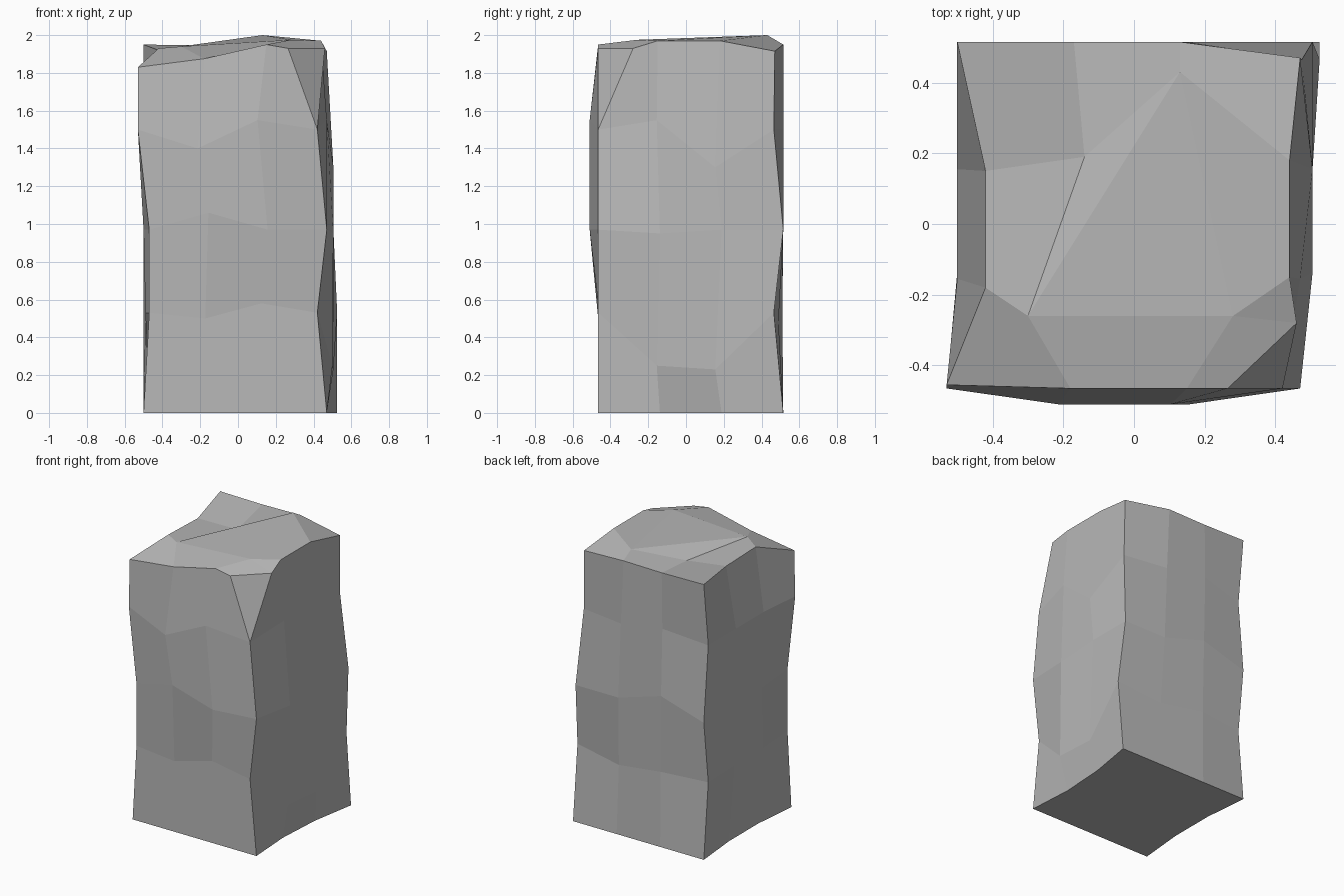
import bpy
import bmesh
from mathutils import Vector

default = bpy.data.objects.get("Cube")
if default:
    bpy.data.objects.remove(default, do_unlink=True)

# Stone colour
stone = bpy.data.materials.new("grey_stone")
stone.use_nodes = True
grey = (0.48, 0.48, 0.48, 1)
stone.diffuse_color = grey
stone.node_tree.nodes["Principled BSDF"].inputs["Base Color"].default_value = grey

# Corner edges of the pillar: horizontal position at each level
levels = [0, 0.53, 0.97, 1.5]
front_y = [-0.465] * len(levels)
back_y = [0.515, 0.465, 0.515, 0.465]
front_left = list(zip([-0.5, -0.47, -0.47, -0.53], front_y))
front_right = list(zip([0.47, 0.42, 0.47, 0.42], front_y))
back_right = list(zip([0.525, 0.525, 0.505, 0.475], back_y))
back_left = list(zip([-0.5] * len(levels), back_y))

# Each side: start corner, end corner, axis it faces, depth of its two
# middle columns at each level, and height shifts of those columns
sides = [
    (front_left, front_right, "y", [(-0.465, -0.465), (-0.465, -0.465), (-0.51, -0.51), (-0.51, -0.51)],
     [(0, 0), (-0.03, 0.05), (0.09, 0), (-0.1, 0.05)]),
    (front_right, back_right, "x", [(0.45, 0.47), (0.5, 0.505), (0.505, 0.505), (0.47, 0.505)],
     [(0, 0), (-0.28, -0.3), (-0.02, 0), (0.05, -0.2)]),
    (back_right, back_left, "y", [(0.515, 0.515), (0.49, 0.51), (0.515, 0.515), (0.515, 0.515)],
     [(0, 0), (-0.05, 0), (0, 0.1), (0, 0.05)]),
    (back_left, front_left, "x", [(-0.47, -0.47), (-0.49, -0.49), (-0.5, -0.5), (-0.5, -0.5)],
     [(0, 0), (0, 0), (0, 0), (0, 0)]),
]


def ring(level):
    """Points around the pillar, anticlockwise from the front corner."""
    points = []
    height = levels[level]
    for start, end, axis, depths, shifts in sides:
        a = Vector((*start[level], height))
        b = Vector((*end[level], height))
        points.append(a)
        if start is front_right:
            points.append(a.copy())  # this corner splits into a chipped facet
        for column in range(2):
            p = a.lerp(b, (column + 1) / 3)
            setattr(p, axis, depths[level][column])
            p.z += shifts[level][column]
            points.append(p)
    return points


# Uneven rim and the four inner points of the top
rim = [
    (-0.53, -0.455, 1.83), (-0.18, -0.465, 1.875), (0.15, -0.465, 1.95),
    (0.265, -0.465, 1.93), (0.46, -0.28, 1.93),
    (0.44, -0.15, 1.97), (0.44, 0.18, 1.97),
    (0.47, 0.47, 1.915), (0.13, 0.515, 1.95), (-0.17, 0.515, 1.945),
    (-0.5, 0.515, 1.95), (-0.42, 0.15, 1.92), (-0.42, -0.18, 1.93),
]
crown = [(-0.3, -0.26, 1.94), (0.28, -0.26, 1.975), (0.13, 0.43, 2), (-0.14, 0.19, 1.9)]

bm = bmesh.new()
rings = [[bm.verts.new(p) for p in ring(i)] for i in range(len(levels))]
r = [bm.verts.new(p) for p in rim]
rings.append(r)
a, b, c, d = [bm.verts.new(p) for p in crown]

# Walls and base
for low, high in zip(rings, rings[1:]):
    for i in range(len(low)):
        j = (i + 1) % len(low)
        bm.faces.new((low[i], low[j], high[j], high[i]))
bm.faces.new(reversed(rings[0]))

# Broken top with a ridge from the front to the peak
for face in [
    (r[0], r[1], a, r[12]), (r[1], r[2], b, a), (r[2], r[3], r[4], b),
    (r[4], r[5], b), (r[5], r[6], c, b), (r[6], r[7], r[8], c),
    (r[8], r[9], d, c), (r[9], r[10], r[11], d), (r[11], r[12], a, d),
    (a, b, c), (a, c, d),
]:
    bm.faces.new(face)

bmesh.ops.remove_doubles(bm, verts=bm.verts[:], dist=0.0001)
bmesh.ops.recalc_face_normals(bm, faces=bm.faces[:])

mesh = bpy.data.meshes.new("stone_pillar")
bm.to_mesh(mesh)
bm.free()
mesh.materials.append(stone)
pillar = bpy.data.objects.new("stone_pillar", mesh)
bpy.context.collection.objects.link(pillar)
